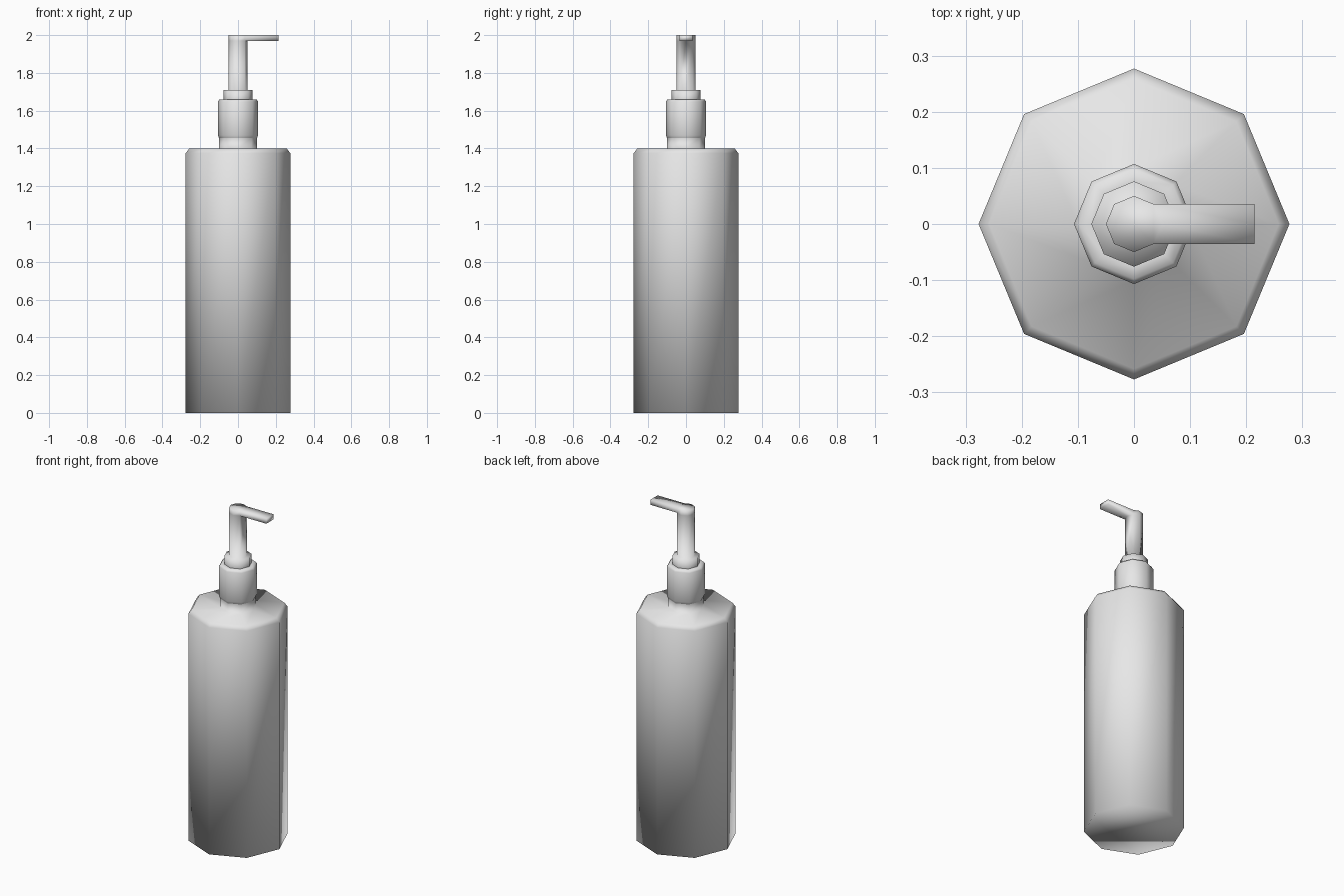
import bpy, bmesh, math

SIDES = 8

cube = bpy.data.objects.get("Cube")
if cube:
    bpy.data.objects.remove(cube, do_unlink=True)

grey = bpy.data.materials.new("plain grey")
grey.use_nodes = True
grey.diffuse_color = (0.8, 0.8, 0.8, 1)
grey.node_tree.nodes["Principled BSDF"].inputs["Base Color"].default_value = grey.diffuse_color


def lathe(bm, profile, cap_bottom=False, cap_top=False):
    """Eight-sided turned shape from (radius, height) pairs."""
    rings = []
    for r, z in profile:
        angles = [math.tau * i / SIDES for i in range(SIDES)]
        rings.append([bm.verts.new((r * math.cos(a), r * math.sin(a), z)) for a in angles])
    bands = []
    for low, high in zip(rings, rings[1:]):
        band = []
        for i in range(SIDES):
            j = (i + 1) % SIDES
            band.append(bm.faces.new((low[i], low[j], high[j], high[i])))
        bands.append(band)
    if cap_bottom:
        bm.faces.new(rings[0][::-1])
    if cap_top:
        bm.faces.new(rings[-1])
    return bands


def finish(bm, name):
    mesh = bpy.data.meshes.new(name)
    bm.to_mesh(mesh)
    bm.free()
    mesh.materials.append(grey)
    for poly in mesh.polygons:
        poly.use_smooth = True
    obj = bpy.data.objects.new(name, mesh)
    bpy.context.collection.objects.link(obj)
    return obj


# Bottle with bevelled shoulder and short neck
bm = bmesh.new()
lathe(bm, [(0.277, 0), (0.277, 1.375), (0.258, 1.4), (0.1, 1.4), (0.1, 1.455)], cap_bottom=True)
finish(bm, "bottle")

# Screw collar with softened rims
bm = bmesh.new()
lathe(bm, [(0.1, 1.455), (0.107, 1.47), (0.107, 1.648), (0.098, 1.66), (0.076, 1.66)])
finish(bm, "collar")

# Pump: guide ring, stem and the spout drawn out of the stem's +x sides
bm = bmesh.new()
bands = lathe(bm, [(0.076, 1.66), (0.076, 1.71), (0.05, 1.71), (0.05, 1.97), (0.05, 2)], cap_top=True)
roots = [bands[-1][0], bands[-1][-1]]
result = bmesh.ops.extrude_face_region(bm, geom=roots)
for v in result["geom"]:
    if isinstance(v, bmesh.types.BMVert):
        v.co.x = 0.215
leftover = [f for f in roots if f.is_valid]
if leftover:
    bmesh.ops.delete(bm, geom=leftover, context="FACES")
bmesh.ops.recalc_face_normals(bm, faces=bm.faces[:])
finish(bm, "pump")
